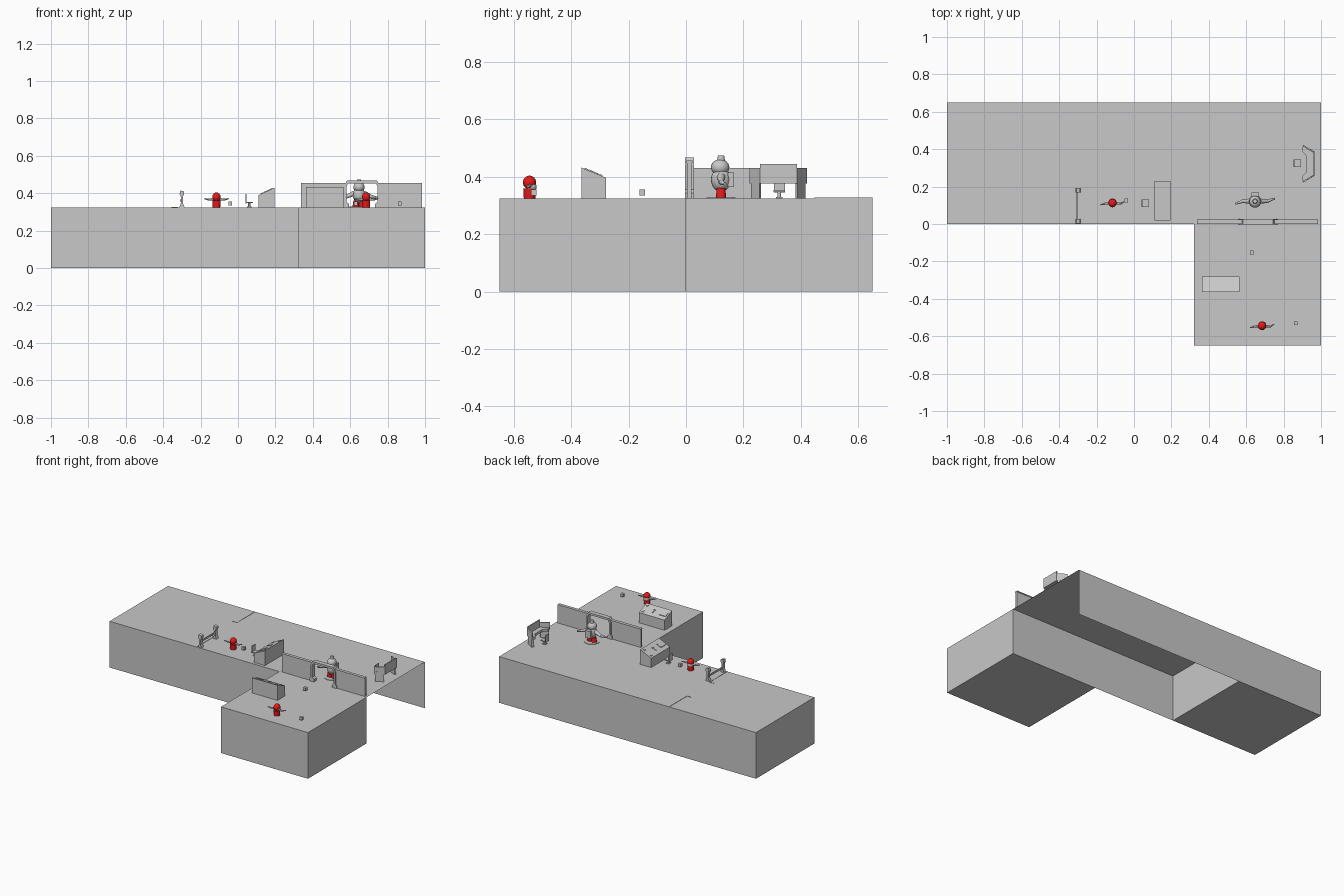
import bpy, bmesh
from math import pi, radians
from mathutils import Matrix, Vector

old = bpy.data.objects.get("Cube")
if old:
    bpy.data.objects.remove(old)


def material(name, rgb):
    m = bpy.data.materials.new(name)
    m.use_nodes = True
    m.diffuse_color = (*rgb, 1)
    m.node_tree.nodes["Principled BSDF"].inputs["Base Color"].default_value = (*rgb, 1)
    return m


GREY = material("plain grey", (0.58, 0.58, 0.58))
RED = material("bright red", (0.8, 0.01, 0.01))
FLOOR = 0.325


def finish(name, bm, mat=GREY, at=None, smooth=False):
    bmesh.ops.recalc_face_normals(bm, faces=bm.faces)
    if at:
        bm.transform(at)
    me = bpy.data.meshes.new(name)
    bm.to_mesh(me)
    bm.free()
    me.materials.append(mat)
    for p in me.polygons:
        p.use_smooth = smooth
    ob = bpy.data.objects.new(name, me)
    bpy.context.collection.objects.link(ob)
    return ob


def box(name, x, y, z, at=None, open_sides=()):
    """Box from (low, high) ranges; faces pointing along open_sides are left out."""
    bm = bmesh.new()
    bmesh.ops.create_cube(bm, size=1)
    mid = Vector([(a + b) / 2 for a, b in (x, y, z)])
    size = [b - a for a, b in (x, y, z)]
    gone = [f for f in bm.faces if any(f.normal.dot(Vector(s)) > 0.9 for s in open_sides)]
    bmesh.ops.delete(bm, geom=gone, context='FACES')
    bm.transform(Matrix.Translation(mid) @ Matrix.Diagonal((*size, 1)))
    return finish(name, bm, GREY, at)


def prism(name, pts, axis, lo, hi, at=None):
    """Extrude a 2D outline along the named axis."""
    def place(p, d):
        return {'x': (d, *p), 'y': (p[0], d, p[1]), 'z': (*p, d)}[axis]
    bm = bmesh.new()
    face = bm.faces.new([bm.verts.new(place(p, lo)) for p in pts])
    new = bmesh.ops.extrude_face_region(bm, geom=[face])["geom"]
    move = Vector(place((0, 0), hi - lo))
    bmesh.ops.translate(bm, vec=move, verts=[g for g in new if isinstance(g, bmesh.types.BMVert)])
    return finish(name, bm, GREY, at)


def ball(name, c, r, mat=GREY, at=None):
    bm = bmesh.new()
    bmesh.ops.create_uvsphere(bm, u_segments=20, v_segments=12, radius=1)
    bm.transform(Matrix.Translation(c) @ Matrix.Diagonal((*r, 1)))
    return finish(name, bm, mat, at, True)


def rod(name, a, b, r1, r2, mat=GREY, at=None):
    a, b = Vector(a), Vector(b)
    bm = bmesh.new()
    bmesh.ops.create_cone(bm, cap_ends=True, segments=16, radius1=r1, radius2=r2, depth=(b - a).length)
    bm.transform(Matrix.Translation((a + b) / 2) @ (b - a).to_track_quat('Z', 'Y').to_matrix().to_4x4())
    return finish(name, bm, mat, at)


def spot(x, y, turn=0):
    return Matrix.Translation((x, y, FLOOR)) @ Matrix.Rotation(radians(turn), 4, 'Z')


# Room blocks: the middle one is open underneath and at its ends
UP, DOWN, EAST, WEST = (0, 0, 1), (0, 0, -1), (1, 0, 0), (-1, 0, 0)
box("left_room", (-1, -0.322), (0, 0.65), (0, FLOOR))
box("front_room", (0.322, 1), (-0.65, 0), (0, FLOOR))
box("middle_room", (-0.322, 1), (0, 0.65), (0, FLOOR), open_sides=(DOWN, EAST, WEST))

# Doorway trim on the floor
STRIP = (FLOOR, FLOOR + 0.002)
box("threshold_back", (-0.325, -0.321), (0.45, 0.65), STRIP)
for y in (0.196, 0.45):
    box("threshold_end", (-0.355, -0.321), (y - 0.002, y + 0.002), STRIP)
box("threshold_front", (-0.323, -0.32), (0, 0.196), STRIP)

# Dividing wall with a framed arch
for x in ((0.338, 0.58), (0.75, 0.985)):
    box("divider_panel", x, (0.004, 0.02), (FLOOR, 0.453))
    box("divider_cap", x, (0.001, 0.023), (0.448, 0.456))
half = [(0.105, 0), (0.105, 0.018), (0.096, 0.03), (0.096, 0.115), (0.08, 0.142)]
inner = [(0.074, 0.128), (0.083, 0.11), (0.083, 0.03), (0.07, 0.018), (0.07, 0)]
outline = half + [(-x, z) for x, z in reversed(half)]
outline += [(-x, z) for x, z in reversed(inner)] + inner
prism("arch_frame", outline, 'y', -0.016, 0.016, spot(0.663, 0.012))

# Open gate: two hourglass posts and a rail
post = [(-0.014, 0), (0.014, 0), (0.006, 0.02), (0.005, 0.055), (0.012, 0.07), (0.012, 0.085),
        (-0.008, 0.09), (-0.012, 0.07), (-0.005, 0.055), (-0.006, 0.02)]
for y in (0.015, 0.18):
    prism("gate_post", post, 'y', -0.012, 0.012, spot(-0.3, y))
box("gate_rail", (-0.309, -0.303), (0.015, 0.18), (FLOOR + 0.03, FLOOR + 0.042))


# Sloped control consoles, lower edge on the user's side
def console(at, width, depth, low, high):
    w, d = width / 2, depth / 2

    def slope(y):
        return high + (low - high) * (y + d) / depth
    prism("console_body", [(-d, 0), (d, 0), (d, low), (-d, high)], 'x', -w, w, at)
    plates = [("console_keypad", -0.065, 0.05, 0, 0.034), ("console_stem", 0.012, 0.005, 0.006, 0.02),
              ("console_bar", 0.012, 0.016, -0.01, 0.006), ("console_button", 0.08, 0.016, -0.026, 0.012),
              ("console_button", 0.08, 0.016, 0.026, 0.012)]
    for name, x, wide, y, deep in plates:
        a, b = y - deep / 2, y + deep / 2
        prism(name, [(a, slope(a)), (b, slope(b)), (b, slope(b) + 0.004), (a, slope(a) + 0.004)],
              'x', x - wide / 2, x + wide / 2, at)


console(spot(0.463, -0.322), 0.2, 0.085, 0.072, 0.107)
console(spot(0.153, 0.125, 90), 0.21, 0.085, 0.065, 0.105)


# Chairs, backrest on the -x side
def chair(at):
    box("chair_back", (-0.02, -0.015), (-0.019, 0.019), (0.02, 0.07), at)
    box("chair_seat", (-0.02, 0.02), (-0.02, 0.02), (0.022, 0.029), at)
    rod("chair_stem", (0, 0, 0), (0, 0, 0.022), 0.006, 0.006, GREY, at)
    box("chair_foot", (-0.012, 0.012), (-0.012, 0.012), (0, 0.005), at)


chair(spot(0.06, 0.11))
chair(spot(0.872, 0.325))

# Wraparound desk: desk top, rear screens and angled side wings on legs
arc = [(-0.03, -0.1), (0.03, -0.065), (0.03, 0.065), (-0.03, 0.1)]
desk_at = spot(0.935, 0.322)
prism("desk_top", arc + [(-0.038, 0.07), (-0.012, 0.04), (-0.012, -0.04), (-0.038, -0.07)],
      'z', 0.052, 0.07, desk_at)
box("desk_screen", (0.022, 0.03), (-0.065, 0.065), (0.066, 0.12), desk_at)
for s in (-1, 1):
    wing = [(0.03, 0.063 * s), (-0.03, 0.1 * s), (-0.034, 0.094 * s), (0.022, 0.06 * s)]
    prism("desk_wing", wing, 'z', 0.066, 0.105, desk_at)
    prism("desk_leg", [(0.024, 0.066 * s), (-0.026, 0.095 * s), (-0.034, 0.084 * s), (0.015, 0.06 * s)],
          'z', 0, 0.054, desk_at)

# Small floating crates
for x, y in ((-0.042, 0.125), (0.63, -0.152), (0.865, -0.53)):
    box("small_crate", (x - 0.01, x + 0.01), (y - 0.01, y + 0.01), (0.335, 0.355))


# Small red figures facing +y with grey chest and arms
def small_figure(at):
    rod("figure_lower_body", (0, 0, 0), (0, 0, 0.035), 0.02, 0.022, RED, at)
    ball("figure_head", (0, 0, 0.055), (0.022, 0.023, 0.024), RED, at)
    ball("figure_chest", (0, 0.006, 0.04), (0.021, 0.019, 0.018), GREY, at)
    for s in (-1, 1):
        rod("figure_arm", (0.016 * s, 0, 0.043), (0.045 * s, -0.004, 0.041), 0.007, 0.005, GREY, at)
        rod("figure_hand", (0.042 * s, -0.004, 0.041), (0.064 * s, 0.009 * s, 0.046), 0.005, 0.003, GREY, at)


small_figure(spot(-0.115, 0.112))
small_figure(spot(0.685, -0.545))

# Large figure with red legs, round body, pack and cap
big = spot(0.647, 0.122)
rod("large_figure_base", (0, 0, 0), (0, 0, 0.003), 0.05, 0.05, GREY, big)
for s in (-1, 1):
    rod("large_figure_leg", (0.017 * s, 0, 0.002), (0.015 * s, 0, 0.035), 0.018, 0.015, RED, big)
    rod("large_figure_arm", (0.026 * s, 0, 0.075), (0.07 * s, 0, 0.055), 0.014, 0.009, GREY, big)
    rod("large_figure_hand", (0.065 * s, 0, 0.057), (0.105 * s, 0.014 * s, 0.05), 0.009, 0.005, GREY, big)
ball("large_figure_body", (0, 0, 0.065), (0.033, 0.035, 0.042), GREY, big)
ball("large_figure_head", (0, -0.003, 0.108), (0.03, 0.032, 0.028), GREY, big)
rod("large_figure_cap", (0, 0, 0.13), (0, 0, 0.149), 0.014, 0.011, GREY, big)
box("large_figure_pack", (-0.02, 0.02), (0.025, 0.046), (0.04, 0.09), big)
